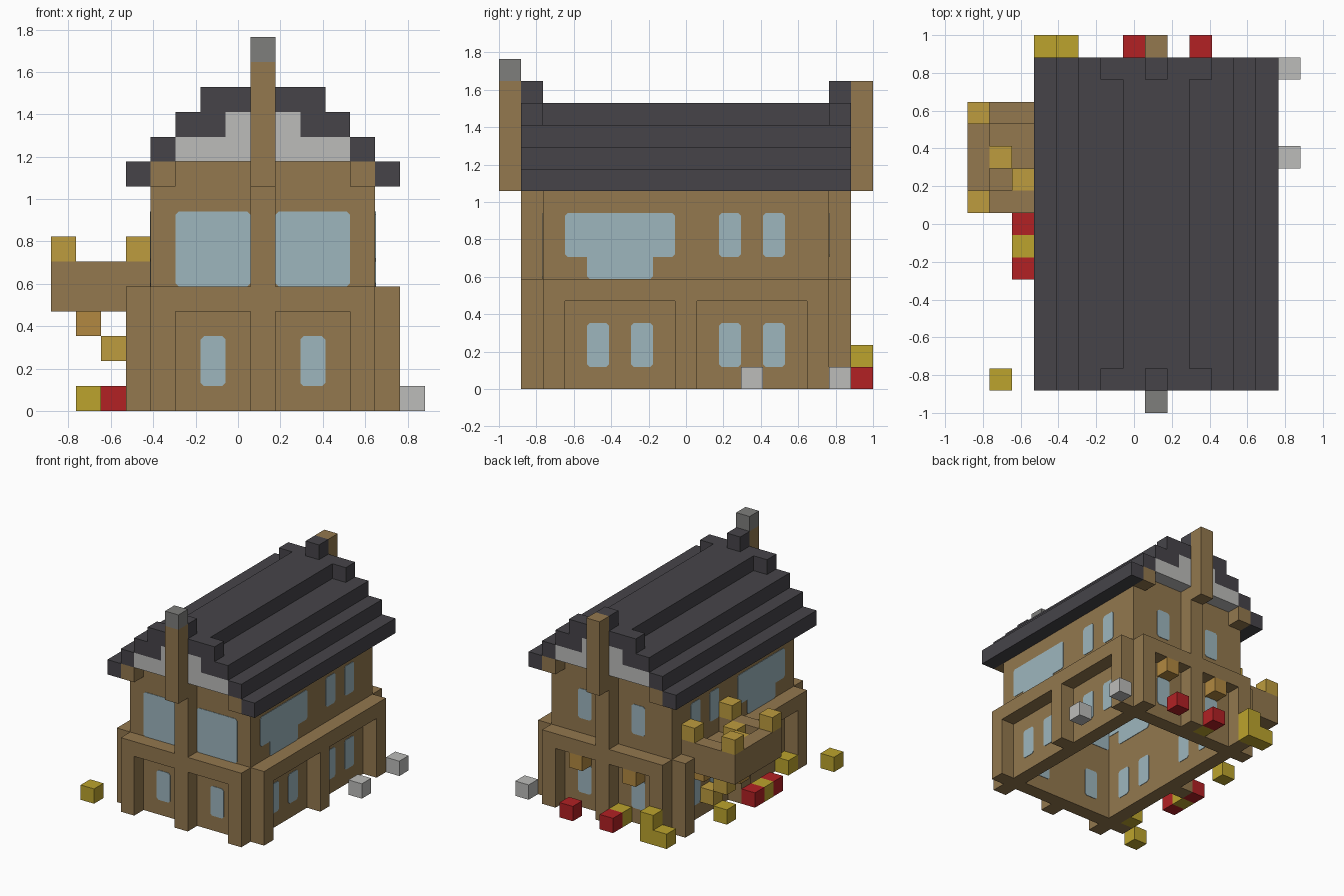
import bpy, bmesh
from mathutils import Vector

cube = bpy.data.objects.get("Cube")
if cube:
    bpy.data.objects.remove(cube, do_unlink=True)

U = 2 / 17                               # one building block
ORIGIN = Vector((-7.5, -8.5, 0))


def material(name, r, g, b):
    def linear(c):
        c /= 255
        return c / 12.92 if c < 0.04045 else ((c + 0.055) / 1.055) ** 2.4
    color = (linear(r), linear(g), linear(b), 1)
    m = bpy.data.materials.new(name)
    m.use_nodes = True
    m.diffuse_color = color
    node = m.node_tree.nodes["Principled BSDF"]
    node.inputs["Base Color"].default_value = color
    node.inputs["Roughness"].default_value = 0.9
    return m


brown = material("timber brown", 147, 120, 78)
slate = material("dark slate", 70, 68, 73)
plaster = material("light grey", 188, 188, 186)
stone = material("chimney grey", 126, 126, 124)
glass = material("window blue", 157, 182, 190)
yellow = material("flower yellow", 188, 164, 45)
red = material("flower red", 178, 33, 36)
tan = material("lantern tan", 189, 156, 62)
orange = material("warm orange", 178, 137, 65)


def blocks(name, mat, boxes, chamfer_axis=None):
    """Boxes given as (x0, x1, y0, y1, z0, z1) in block units, joined in one mesh."""
    bm = bmesh.new()
    for x0, x1, y0, y1, z0, z1 in boxes:
        verts = bmesh.ops.create_cube(bm, size=1)["verts"]
        lo, size = Vector((x0, y0, z0)), Vector((x1 - x0, y1 - y0, z1 - z0))
        for v in verts:
            part = v.co + Vector((0.5, 0.5, 0.5))
            v.co = (lo + part * size + ORIGIN) * U
        if chamfer_axis is not None:
            edges = {e for v in verts for e in v.link_edges}
            along = [e for e in edges if abs((e.verts[0].co - e.verts[1].co).normalized()[chamfer_axis]) > 0.9]
            bmesh.ops.bevel(bm, geom=along, offset=0.015, segments=1, affect='EDGES')
    mesh = bpy.data.meshes.new(name)
    bm.to_mesh(mesh)
    bm.free()
    mesh.materials.append(mat)
    obj = bpy.data.objects.new(name, mesh)
    bpy.context.collection.objects.link(obj)
    return obj


def unit(x, y, z, height=1):
    return (x, x + 1, y, y + 1, z, z + height)


def both_x(boxes):
    return boxes + [(17 - b[1], 17 - b[0]) + tuple(b[2:]) for b in boxes]


def both_y(boxes):
    return boxes + [(b[0], b[1], 17 - b[3], 17 - b[2]) + tuple(b[4:]) for b in boxes]


# Hollow walls
blocks("side_walls", brown, both_x([(4, 5, 2, 15, 0, 10)]))
blocks("end_walls", brown, both_y([(4, 13, 2, 3, 0, 10)]))

# Timber frame around the ground floor
blocks("end_posts", brown, both_y([unit(x, 1, 0, 4) for x in (4, 12)]))
blocks("centre_posts", brown, both_y([unit(8, 1, 0, 10)]))
blocks("side_posts", brown, both_x([unit(3, y, 0, 4) for y in (2, 8, 14)]))
blocks("end_beams", brown, both_y([(4, 13, 1, 2, 4, 5)]))
blocks("side_beams", brown, both_x([(3, 4, 2, 15, 4, 5)]))
blocks("eave_brackets", brown, both_y([unit(x, 1, 9) for x in (4, 12)]))

# Stepped roof with raised gable ends
blocks("roof_steps", slate, both_x([(3, 4, 1, 16, 9, 10), (4, 5, 1, 16, 10, 11), (5, 7, 1, 16, 11, 12)]))
blocks("roof_ridge", slate, [(7, 10, 1, 16, 12, 13)])
blocks("gable_caps", slate, both_y([unit(6, 1, 12), unit(10, 1, 12), unit(8, 1, 13)]))
blocks("gables", plaster, both_y([(5, 12, 1, 2, 10, 11), (7, 10, 1, 2, 11, 12)]))

# Upper posts and chimney cap
blocks("gable_posts", brown, both_y([unit(8, 0, 9, 5)]))
blocks("chimney_cap", stone, [unit(8, 0, 14)])

# Windows pass through the walls, a hair proud on both sides
P = 0.03
blocks("front_windows", glass,
       [(a, b, 2 - P, 3 + P, c, d) for a, b, c, d in
        ((5, 8, 5, 8), (9, 12, 5, 8), (6, 7, 1, 3), (10, 11, 1, 3))], 1)
blocks("back_windows", glass,
       [(x, x + 1, 14 - P, 15 + P, z, z + 2) for x in (6, 10) for z in (1, 6)], 1)
side = [(y, y + 1, 1, 3) for y in (4, 6, 10, 12)]
side += [(y, y + 1, 6, 8) for y in (10, 12)]
side += [(3, 8, 6, 8), (4, 7, 5, 7)]
blocks("side_windows", glass, both_x([(4 - P, 5 + P) + s for s in side]), 0)

# Balcony on the right side
blocks("balcony_floor", brown, [(0, 4, 9, 14, 4, 5)])
blocks("balcony_rails", brown, [(0, 1, 9, 14, 5, 6), (0, 4, 9, 10, 5, 6), (0, 4, 13, 14, 5, 6)])
blocks("balcony_lanterns", tan, [unit(x, y, 6) for x in (0, 3) for y in (9, 13)])
blocks("balcony_seats", tan, [unit(1, 11, 5), unit(2, 10, 5)])
blocks("balcony_strut", tan, [unit(2, 11, 2), unit(3, 11, 1)])
blocks("balcony_strut_top", orange, [unit(1, 11, 3)])

# Lamps above the lower windows
blocks("back_lamps", orange, [unit(x, 15, 3) for x in (6, 10)])
blocks("side_lamp", orange, [unit(3, 12, 3)])

# Garden blocks
blocks("red_flowers", red, [unit(7, 16, 0), unit(10, 16, 0), unit(2, 8, 0), unit(2, 6, 0)])
blocks("yellow_flowers", yellow,
       [unit(4, 16, 0, 2), unit(3, 16, 0), unit(7, 15, 0), unit(2, 7, 0),
        unit(1, 1, 0), unit(3, 3, 0), unit(2, 11, 0)])
blocks("garden_stones", plaster, [unit(14, 11, 0), unit(14, 15, 0)])
